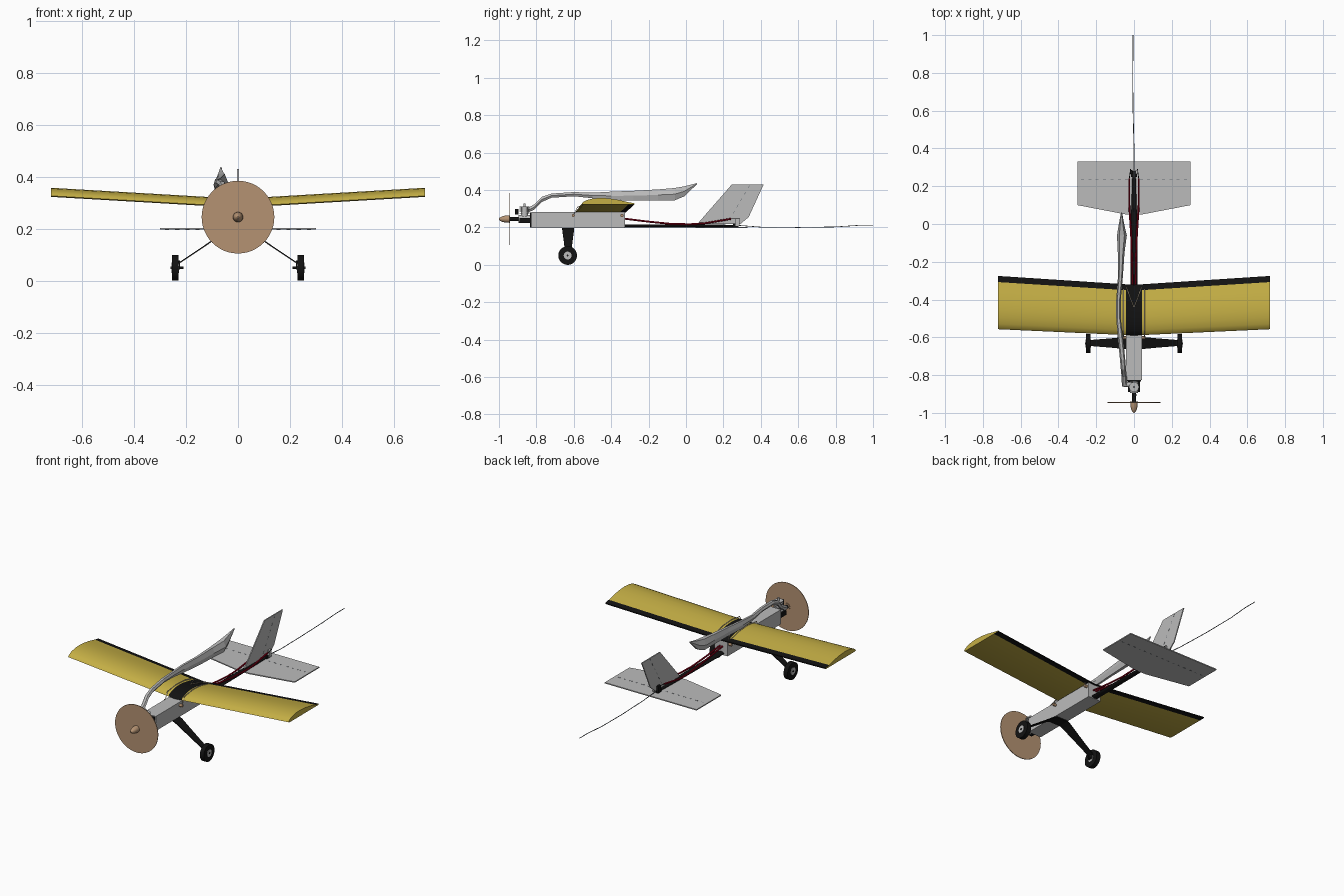
import bpy, bmesh, math
from mathutils import Vector, Matrix

if "Cube" in bpy.data.objects:
    bpy.data.objects.remove(bpy.data.objects["Cube"])


def material(name, rgb):
    m = bpy.data.materials.new(name)
    m.use_nodes = True
    m.diffuse_color = (*rgb, 1)
    m.node_tree.nodes["Principled BSDF"].inputs["Base Color"].default_value = (*rgb, 1)
    return m


YELLOW = material("yellow film", (0.56, 0.43, 0.06))
BLACK = material("black", (0.006, 0.006, 0.006))
GREY = material("light grey", (0.5, 0.5, 0.5))
TAN = material("tan wood", (0.46, 0.29, 0.17))
RED = material("dark red", (0.3, 0.0, 0.01))
CREAM = material("cream cord", (0.6, 0.5, 0.35))
WIRE = material("wire grey", (0.12, 0.14, 0.16))


def finish(name, bm, mats, smooth=False):
    bmesh.ops.recalc_face_normals(bm, faces=bm.faces)
    me = bpy.data.meshes.new(name)
    bm.to_mesh(me)
    bm.free()
    ob = bpy.data.objects.new(name, me)
    bpy.context.collection.objects.link(ob)
    for m in mats:
        me.materials.append(m)
    if smooth:
        bpy.ops.object.select_all(action='DESELECT')
        bpy.context.view_layer.objects.active = ob
        ob.select_set(True)
        bpy.ops.object.shade_smooth_by_angle(angle=math.radians(40))
    return ob


def skin(bm, rings):
    """Bridge equal rings of points and cap both ends."""
    vs = [[bm.verts.new(p) for p in r] for r in rings]
    n = len(vs[0])
    for a, b in zip(vs, vs[1:]):
        for i in range(n):
            j = (i + 1) % n
            bm.faces.new((a[i], a[j], b[j], b[i]))
    bm.faces.new(vs[0])
    bm.faces.new(vs[-1])


def tube(name, stations, mat, sides=8, smooth=True):
    """Loft ellipses along y; station = x, y, z, half width, half height."""
    bm = bmesh.new()
    turns = [2 * math.pi * i / sides for i in range(sides)]
    skin(bm, [[(x + w * math.cos(t), y, z + h * math.sin(t)) for t in turns]
              for x, y, z, w, h in stations])
    return finish(name, bm, [mat], smooth)


def box(name, centre, size, mat):
    bm = bmesh.new()
    bmesh.ops.create_cube(bm, size=1, matrix=Matrix.Translation(centre) @ Matrix.Diagonal((*size, 1)))
    return finish(name, bm, [mat])


def cylinder(name, centre, r, length, axis, mat, sides=24):
    bm = bmesh.new()
    turn = Vector((0, 0, 1)).rotation_difference(Vector(axis)).to_matrix().to_4x4()
    bmesh.ops.create_cone(bm, cap_ends=True, segments=sides, radius1=r, radius2=r,
                          depth=length, matrix=Matrix.Translation(centre) @ turn)
    return finish(name, bm, [mat], True)


def plate(name, outline, offset, mat):
    """Flat plate from an outline, thickened by +-offset."""
    bm = bmesh.new()
    skin(bm, [[Vector(p) + s * Vector(offset) for p in outline] for s in (-1, 1)])
    return finish(name, bm, [mat])


X, Y, Z = (1, 0, 0), (0, 1, 0), (0, 0, 1)

# Fuselage
box("fuselage", (0, -0.577, 0.24), (0.084, 0.5, 0.086), GREY)
box("firewall", (0, -0.829, 0.24), (0.076, 0.008, 0.078), BLACK)
tube("tail_boom", [(0, -0.34, 0.208, 0.02, 0.009), (0, 0, 0.208, 0.017, 0.008),
                   (0, 0.28, 0.207, 0.008, 0.007)], BLACK, 12)

# Propeller disc, spinner and engine
cylinder("propeller_disc", (0, -0.945, 0.245), 0.14, 0.004, Y, TAN, 48)
tube("spinner", [(0, -1 + 0.06 * t, 0.245, r, r) for t, r in
                 ((0, 0.003), (0.1, 0.009), (0.3, 0.015), (0.6, 0.019), (1, 0.02))], TAN, 20)
cylinder("engine_shaft", (0, -0.91, 0.245), 0.011, 0.07, Y, BLACK)
cylinder("crankcase", (0, -0.865, 0.245), 0.022, 0.06, Y, GREY)
for s in (-1, 1):
    box("engine_mount", (s * 0.025, -0.855, 0.238), (0.014, 0.07, 0.026), BLACK)
cylinder("engine_cylinder", (0, -0.863, 0.28), 0.019, 0.06, Z, GREY)
for i in range(4):
    cylinder("cooling_fin", (0, -0.863, 0.276 + 0.011 * i), 0.026, 0.005, Z, GREY)
cylinder("glow_plug", (0, -0.863, 0.319), 0.006, 0.02, Z, GREY, 10)
cylinder("carburettor", (0.005, -0.905, 0.283), 0.009, 0.03, Z, BLACK, 12)
cylinder("exhaust_stub", (-0.03, -0.85, 0.285), 0.013, 0.05, X, GREY, 12)

# Exhaust tube that flares toward the tail
tube("exhaust_tube", [
    (-0.05, -0.86, 0.285, 0.014, 0.014), (-0.052, -0.81, 0.31, 0.014, 0.016),
    (-0.056, -0.77, 0.35, 0.014, 0.016), (-0.06, -0.72, 0.37, 0.014, 0.013),
    (-0.072, -0.6, 0.378, 0.014, 0.013), (-0.082, -0.5, 0.371, 0.012, 0.017),
    (-0.082, -0.4, 0.369, 0.012, 0.026), (-0.072, -0.28, 0.37, 0.013, 0.03),
    (-0.068, -0.15, 0.374, 0.018, 0.034), (-0.064, -0.06, 0.378, 0.026, 0.038),
    (-0.066, -0.01, 0.393, 0.016, 0.031), (-0.066, 0.06, 0.435, 0.003, 0.003)], GREY, 6, False)

# Wing: flat-bottomed section, dihedral, black centre band and trailing strip
section = [(0, 0.004), (0.03, 0.014), (0.1, 0.024), (0.22, 0.032), (0.36, 0.035), (0.52, 0.032),
           (0.7, 0.024), (0.885, 0.012), (1, 0.006), (1, 0), (0.885, 0), (0.03, 0)]


def wing_ring(x):
    t = abs(x) / 0.72
    front, back = -0.59 + 0.033 * t, -0.322 + 0.047 * t
    return [(x, front + (back - front) * u, 0.281 + 0.042 * t + h) for u, h in section]


bm = bmesh.new()
skin(bm, [wing_ring(x) for x in (-0.72, -0.043, 0, 0.043, 0.72)])
for f in bm.faces:
    c = f.calc_center_median()
    rear_strip = c.y > -0.34 and len(f.verts) == 4
    f.material_index = 1 if rear_strip or abs(c.x) < 0.04 else 0
finish("wing", bm, [YELLOW, BLACK], True)

# Wing hold-down dowels and cords
for y in (-0.602, -0.342):
    cylinder("wing_dowel", (0, y, 0.264), 0.008, 0.12, X, TAN, 12)
for s in (-1, 1):
    tube("rear_cord", [(s * 0.04, -0.335, 0.295, 0.002, 0.002), (s * 0.02, -0.39, 0.31, 0.002, 0.002),
                       (0, -0.44, 0.315, 0.002, 0.002)], CREAM, 6)
    tube("side_cord", [(s * 0.055, y, z, 0.0025, 0.0025) for y, z in
                       ((-0.602, 0.265), (-0.58, 0.31), (-0.5, 0.321), (-0.42, 0.316),
                        (-0.345, 0.298), (-0.34, 0.265))], CREAM, 6)

# Tail surfaces
tail = [(-0.3, 0.1), (-0.04, 0.05), (0.04, 0.05), (0.3, 0.1), (0.3, 0.33), (-0.3, 0.33)]
plate("tailplane", [(x, y, 0.2) for x, y in tail], (0, 0, 0.003), GREY)
fin = [(0.06, 0.218), (0.245, 0.43), (0.415, 0.43), (0.335, 0.255), (0.29, 0.218)]
plate("tail_fin", [(0, y, z) for y, z in fin], (0.003, 0, 0), GREY)
for i in range(-7, 8):
    box("elevator_hinge", (i * 0.039, 0.235, 0.2), (0.016, 0.003, 0.0075), WIRE)
for i in range(6):
    y, z = 0.23 + 0.02 * i, 0.24 + 0.034 * i
    plate("rudder_hinge", [(0, y, z), (0, y + 0.003, z), (0, y + 0.011, z + 0.014),
                           (0, y + 0.008, z + 0.014)], (0.0037, 0, 0), WIRE)

# Control rods and horns
for s in (-1, 1):
    tube("control_rod", [(s * x, y, z, 0.005, 0.005) for x, y, z in
                         ((0.008, -0.33, 0.247), (0.01, -0.2, 0.231), (0.014, -0.08, 0.219),
                          (0.02, 0.02, 0.217), (0.025, 0.1, 0.222), (0.025, 0.24, 0.246))], RED)
    tube("rod_end", [(s * 0.025, 0.24, 0.246, 0.002, 0.002),
                     (s * 0.018, 0.29, 0.247, 0.002, 0.002)], BLACK, 6)
    box("control_horn", (s * 0.014, 0.275, 0.228), (0.012, 0.022, 0.04), GREY if s > 0 else BLACK)
box("tail_block", (0, 0.265, 0.21), (0.03, 0.03, 0.022), BLACK)

# Trailing aerial wire
tube("aerial", [(x, y, z, 0.002, 0.002) for x, y, z in
                ((0, 0.27, 0.212), (0, 0.4, 0.202), (-0.005, 0.6, 0.2),
                 (-0.007, 0.8, 0.203), (-0.005, 0.92, 0.211), (-0.005, 1, 0.211))], WIRE, 6)

# Landing gear: one bent strap with tapered legs
strap = [(-0.23, 0.066, 0.016), (-0.13, 0.133, 0.024), (-0.055, 0.184, 0.031), (-0.035, 0.193, 0.032)]
strap += [(-x, z, w) for x, z, w in reversed(strap)]
bm = bmesh.new()
skin(bm, [[(x, -0.63 - w, z - 0.003), (x, -0.63 + w, z - 0.003),
           (x, -0.63 + w, z + 0.003), (x, -0.63 - w, z + 0.003)] for x, z, w in strap])
finish("landing_gear", bm, [BLACK])
for s in (-1, 1):
    cylinder("tyre", (s * 0.242, -0.633, 0.05), 0.05, 0.026, X, BLACK, 32)
    cylinder("wheel_hub", (s * 0.242, -0.633, 0.05), 0.021, 0.03, X, GREY)
    cylinder("axle", (s * 0.235, -0.633, 0.05), 0.005, 0.05, X, BLACK, 10)
    box("axle_bracket", (s * 0.226, -0.632, 0.06), (0.006, 0.03, 0.035), BLACK)
